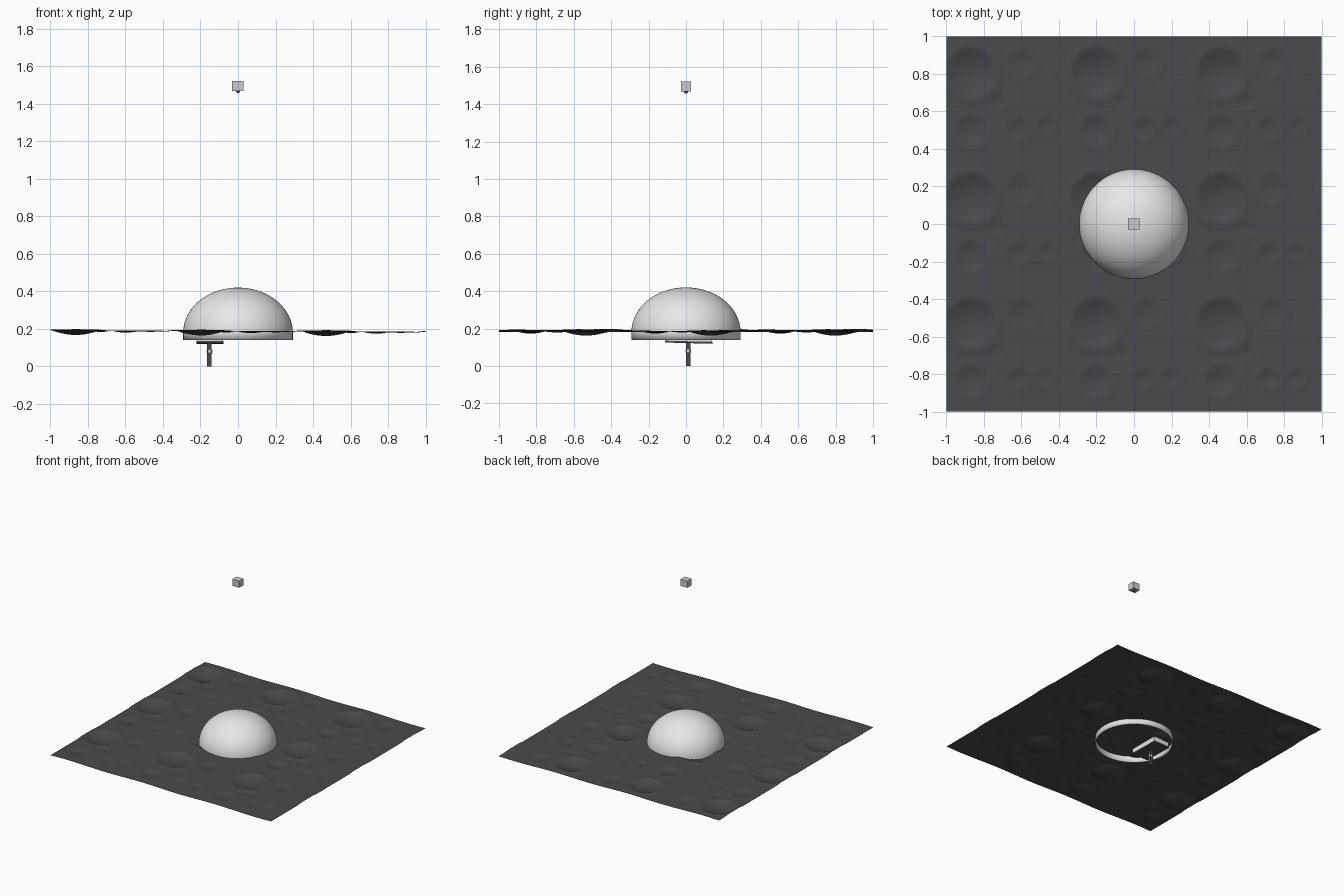
import bpy, bmesh, math
from mathutils import Matrix, Vector

if "Cube" in bpy.data.objects:
    bpy.data.objects.remove(bpy.data.objects["Cube"])


def material(name, color):
    m = bpy.data.materials.new(name)
    m.use_nodes = True
    m.diffuse_color = (*color, 1)
    m.node_tree.nodes["Principled BSDF"].inputs["Base Color"].default_value = (*color, 1)
    return m


dust = material("dark dust", (0.068, 0.068, 0.075))
shell = material("white shell", (0.8, 0.8, 0.8))
metal = material("light metal", (0.6, 0.6, 0.6))
charcoal = material("charcoal", (0.07, 0.07, 0.07))


def finish(name, bm, mat, smooth=False):
    mesh = bpy.data.meshes.new(name)
    bm.to_mesh(mesh)
    bm.free()
    obj = bpy.data.objects.new(name, mesh)
    bpy.context.collection.objects.link(obj)
    mesh.materials.append(mat)
    for p in mesh.polygons:
        p.use_smooth = smooth
    return obj


def box(name, low, high, mat, tilt=0):
    low, high = Vector(low), Vector(high)
    bm = bmesh.new()
    bmesh.ops.create_cube(bm, size=1, matrix=Matrix.Translation((low + high) / 2)
                          @ Matrix.Rotation(tilt, 4, "X")
                          @ Matrix.Diagonal((*(high - low), 1)))
    return finish(name, bm, mat)


def ball(name, center, radius, mat):
    bm = bmesh.new()
    bmesh.ops.create_uvsphere(bm, u_segments=16, v_segments=10, radius=radius,
                              matrix=Matrix.Translation(center))
    return finish(name, bm, mat, True)


# Cratered ground: one crater tile repeated three by three
TILE = 2 / 3
CRATERS = [(-0.2, 0.14, 0.14, 0.022), (-0.2, -0.17, 0.09, 0.012),
           (0.07, 0.19, 0.08, 0.008), (0.05, -0.16, 0.06, 0.008),
           (0.2, -0.15, 0.05, 0.006), (-0.06, -0.02, 0.05, 0.005)]


def wrap(d):
    return (d + TILE / 2) % TILE - TILE / 2


def ground_height(x, y):
    z = 0.187 - 0.004 * x
    z += 0.003 * math.sin(3 * math.pi * x) * math.cos(3 * math.pi * y)
    for cx, cy, r, depth in CRATERS:
        t = math.hypot(wrap(x - cx), wrap(y - cy)) / r
        if t < 1:
            z -= depth * (1 - t * t) ** 1.5
        z += 0.25 * depth * math.exp(-((t - 1) / 0.2) ** 2)
    return z


bm = bmesh.new()
bmesh.ops.create_grid(bm, x_segments=120, y_segments=120, size=1)
for v in bm.verts:
    v.co.z = ground_height(v.co.x, v.co.y)
finish("cratered_ground", bm, dust, True)

# Dome: flattened half sphere on a short straight skirt, open below
bm = bmesh.new()
R, SPRING, RISE, STEPS = 0.292, 0.18, 0.24, 20
points = [(R, 0, 0.14)]
for i in range(STEPS + 1):
    a = math.pi / 2 * i / STEPS
    points.append((R * math.cos(a), 0, SPRING + RISE * math.sin(a)))
verts = [bm.verts.new(p) for p in points]
edges = [bm.edges.new(pair) for pair in zip(verts, verts[1:])]
bmesh.ops.spin(bm, geom=verts + edges, cent=(0, 0, 0), axis=(0, 0, 1),
               angle=2 * math.pi, steps=64)
bmesh.ops.remove_doubles(bm, verts=bm.verts, dist=0.0005)
bmesh.ops.recalc_face_normals(bm, faces=bm.faces)
dome = finish("dome", bm, shell, True)
wall = dome.modifiers.new("wall", "SOLIDIFY")
wall.thickness = 0.006
wall.offset = -1

# Sunken cabin under the dome, with its dark base
box("sunken_cabin", (-0.22, -0.11, 0.132), (-0.08, 0.14, 0.17), shell)
box("cabin_base", (-0.222, -0.112, 0.122), (-0.078, 0.142, 0.132), charcoal, math.radians(-1.5))

# Post hanging from the base, with a round joint
box("post", (-0.164, 0.0, 0.0), (-0.14, 0.024, 0.126), charcoal)
ball("post_joint", (-0.152, 0.012, 0.08), 0.016, metal)

# Box floating overhead, with a small lens below
box("floating_box", (-0.032, -0.028, 1.468), (0.03, 0.028, 1.522), metal)
ball("box_lens", (0, 0, 1.467), 0.011, charcoal)
